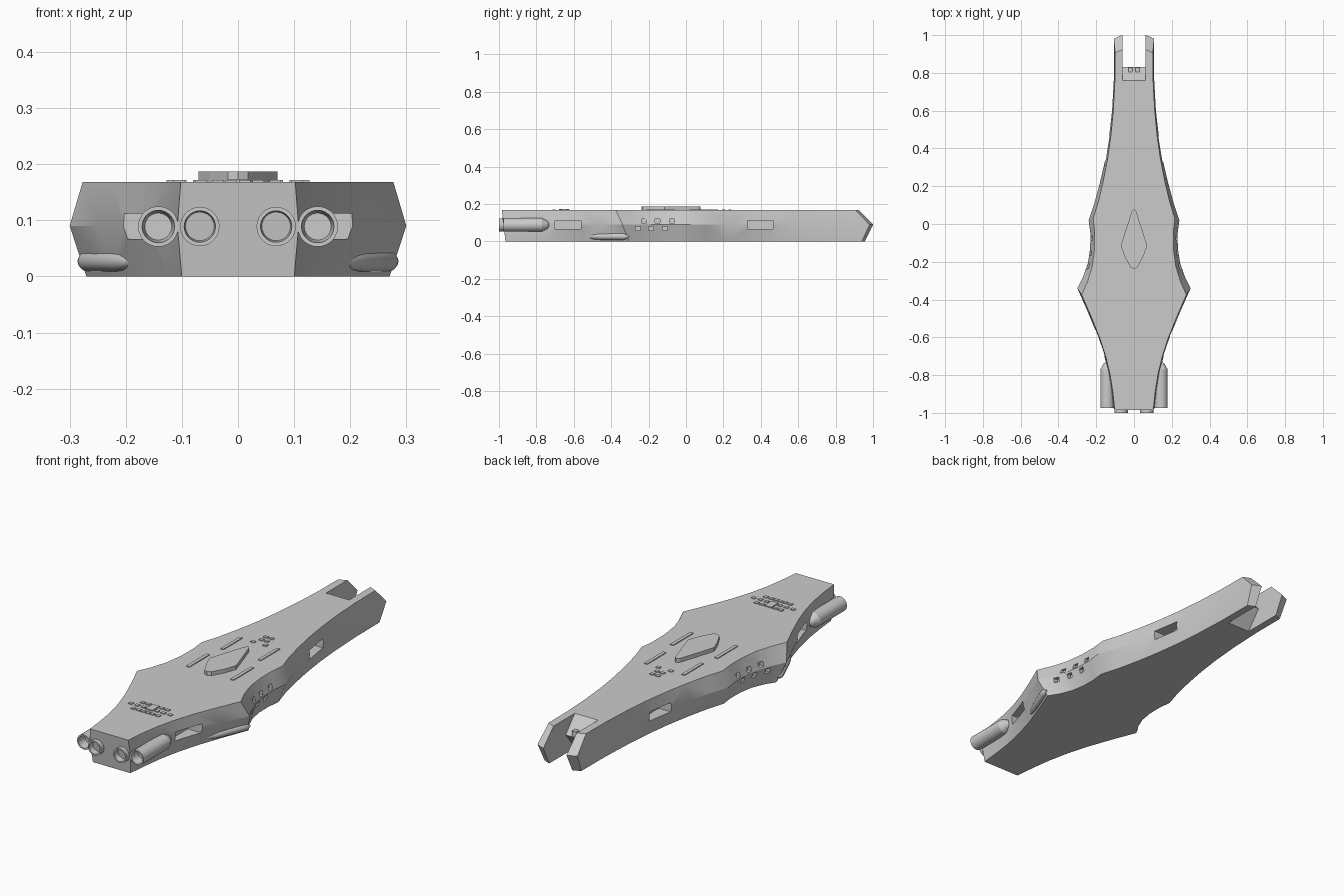
import bpy, bmesh, math
from mathutils import Vector, Matrix

if "Cube" in bpy.data.objects:
    bpy.data.objects.remove(bpy.data.objects["Cube"])

TOP, MID = 0.168, 0.09


def make(name, bm, smooth=False):
    bmesh.ops.recalc_face_normals(bm, faces=bm.faces)
    me = bpy.data.meshes.new(name)
    bm.to_mesh(me)
    bm.free()
    ob = bpy.data.objects.new(name, me)
    bpy.context.collection.objects.link(ob)
    if smooth:
        shade(ob)
    return ob


def shade(ob):
    bpy.ops.object.select_all(action='DESELECT')
    ob.select_set(True)
    bpy.context.view_layer.objects.active = ob
    bpy.ops.object.shade_smooth_by_angle(angle=math.radians(25))


def box(bm, x0, x1, y0, y1, z0, z1):
    m = Matrix.Translation(((x0 + x1) / 2, (y0 + y1) / 2, (z0 + z1) / 2))
    bmesh.ops.create_cube(bm, size=1, matrix=m @ Matrix.Diagonal((x1 - x0, y1 - y0, z1 - z0, 1)))


def prism(bm, a, b):
    """Solid between two matching loops of points."""
    va, vb = [bm.verts.new(p) for p in a], [bm.verts.new(p) for p in b]
    n = len(a)
    bm.faces.new(va)
    bm.faces.new(vb[::-1])
    for i in range(n):
        bm.faces.new((va[i], va[(i + 1) % n], vb[(i + 1) % n], vb[i]))


def lathe(name, profile, matrix, seg=28):
    """Revolve (radius, y) points about the local y axis."""
    bm = bmesh.new()
    rings = []
    for r, y in profile:
        rings.append([bm.verts.new(matrix @ Vector((r * math.cos(t), y, r * math.sin(t))))
                      for t in (2 * math.pi * i / seg for i in range(seg))])
    for a, b in zip(rings, rings[1:]):
        for i in range(seg):
            j = (i + 1) % seg
            bm.faces.new((a[i], a[j], b[j], b[i]))
    bm.faces.new(rings[0])
    bm.faces.new(rings[-1])
    return make(name, bm, True)


# Hull stations: y, half width at mid height, inset at top, y shift of the top edge
stations = [(-0.975, 0.108, 0.006, -0.01), (-0.88, 0.12, 0.008, -0.01), (-0.78, 0.137, 0.01, -0.015),
            (-0.68, 0.162, 0.012, -0.02), (-0.58, 0.197, 0.016, -0.025), (-0.46, 0.247, 0.02, -0.03),
            (-0.34, 0.30, 0.023, -0.035), (-0.28, 0.27, 0.024, -0.025), (-0.21, 0.245, 0.024, -0.015),
            (-0.13, 0.232, 0.023, -0.005), (-0.05, 0.231, 0.023, 0.005), (0.02, 0.24, 0.024, 0.01),
            (0.11, 0.21, 0.022, 0.01), (0.22, 0.18, 0.018, 0.01), (0.34, 0.152, 0.013, 0.01),
            (0.46, 0.132, 0.01, 0.01), (0.6, 0.116, 0.007, 0.01), (0.76, 0.107, 0.006, 0),
            (0.9, 0.106, 0.006, 0), (1.06, 0.107, 0.006, 0)]
bm = bmesh.new()
rings = []
for y, x, i, s in stations:
    half = [(x - i, y + s, TOP), (x, y, MID), (x - i * 1.3, y - s, 0)]
    rings.append([bm.verts.new(p) for p in half + [(-a, b, c) for a, b, c in half[::-1]]])
for a, b in zip(rings, rings[1:]):
    for i in range(6):
        j = (i + 1) % 6
        bm.faces.new((a[i], a[j], b[j], b[i]))
bm.faces.new(rings[0])
bm.faces.new(rings[-1])
# Wedge-shaped prong tips
for sx in (1, -1):
    for nz in (1.0, -0.5):
        bmesh.ops.bisect_plane(bm, geom=bm.verts[:] + bm.edges[:] + bm.faces[:], dist=1e-6,
                               plane_co=(0.065 * sx, 1.0, MID), plane_no=(0.45 * sx, 1, nz), clear_outer=True)
        bmesh.ops.holes_fill(bm, edges=[e for e in bm.edges if e.is_boundary])
hull = make("hull", bm)


def half_width(y):
    for a, b in zip(stations, stations[1:]):
        if a[0] <= y <= b[0]:
            return a[1] + (b[1] - a[1]) * (y - a[0]) / (b[0] - a[0])


# Cutters: bow notch, side bays and windows
bm = bmesh.new()
side = [(0.75, 0.18), (0.83, MID), (0.75, -0.01), (1.2, -0.01), (1.2, 0.18)]
prism(bm, [(-0.062, y, z) for y, z in side], [(0.062, y, z) for y, z in side])
windows = [(y, 0.07) for y in (-0.257, -0.187, -0.112)] + [(y, 0.109) for y in (-0.225, -0.153, -0.075)]
for s in (1, -1):
    for y0, y1, depth in ((-0.7, -0.562, 0.125), (0.33, 0.465, 0.085)):
        box(bm, *sorted((s * depth, s * 0.4)), y0, y1, 0.067, 0.112)
    for y, z in windows:
        box(bm, *sorted((s * (half_width(y) - 0.022), s * 0.4)), y - 0.013, y + 0.013, z - 0.011, z + 0.011)
cutter = make("hull_cutter", bm)
cutter.hide_render = True
mod = hull.modifiers.new("cut", 'BOOLEAN')
mod.operation, mod.solver, mod.object = 'DIFFERENCE', 'EXACT', cutter
bpy.context.view_layer.objects.active = hull
bpy.ops.object.modifier_apply(modifier="cut")
bpy.data.objects.remove(cutter)
shade(hull)

# Raised diamond plate on the deck
bm = bmesh.new()
right = [(0.012, 0.065), (0.04, -0.02), (0.07, -0.115), (0.05, -0.17), (0.018, -0.23)]
loop = [(0, 0.078)] + right + [(0, -0.238)] + [(-x, y) for x, y in right[::-1]]
prism(bm, [(x, y, TOP - 0.005) for x, y in loop], [(x, y, 0.187) for x, y in loop])
make("deck_diamond", bm)

# Deck strips and small blocks
strips, blocks, guns = bmesh.new(), bmesh.new(), bmesh.new()
bow_blocks = [(0.015, 0.235), (0.015, 0.2), (0.033, 0.162)]
stern_blocks = [(x, y) for y in (-0.632, -0.705) for x in (0.036, 0.066)]
stern_blocks += [(x, -0.668) for x in (0.036, 0.07, 0.105)] + [(0.012, -0.705)]
for s in (1, -1):
    for x0, x1, y0, y1 in ((0.092, 0.108, 0.02, 0.165), (0.11, 0.127, -0.215, -0.06)):
        box(strips, *sorted((s * x0, s * x1)), y0, y1, TOP - 0.004, TOP + 0.004)
    for x, y in bow_blocks + stern_blocks:
        box(blocks, s * x - 0.01, s * x + 0.01, y - 0.008, y + 0.008, TOP - 0.004, TOP + 0.004)
    box(guns, s * 0.018 - 0.011, s * 0.018 + 0.011, 0.79, 0.828, 0.085, 0.118)
box(blocks, -0.018, 0.018, -0.68, -0.625, TOP - 0.004, TOP + 0.005)
make("deck_strips", strips)
make("deck_blocks", blocks)
make("bow_guns", guns)

# Engines and side pods
for s, label in ((1, "right"), (-1, "left")):
    lathe("outer_engine_" + label,
          [(0.024, -0.93), (0.029, -0.975), (0.036, -0.975), (0.036, -0.77), (0.02, -0.74), (0.008, -0.732)],
          Matrix.Translation((s * 0.142, 0, 0.089)))
    lathe("inner_engine_" + label,
          [(0.024, -0.96), (0.028, -1.0), (0.035, -1.0), (0.035, -0.9)],
          Matrix.Translation((s * 0.068, 0, 0.089)))
    turn = Matrix.Translation((s * 0.235, -0.41, 0.027)) @ Matrix.Rotation(-s * math.radians(23), 4, 'Z')
    lathe("side_pod_" + label,
          [(0.003, -0.13), (0.01, -0.115), (0.016, -0.085), (0.018, -0.05), (0.018, 0.085), (0.013, 0.1), (0.004, 0.112)],
          turn, 16)
